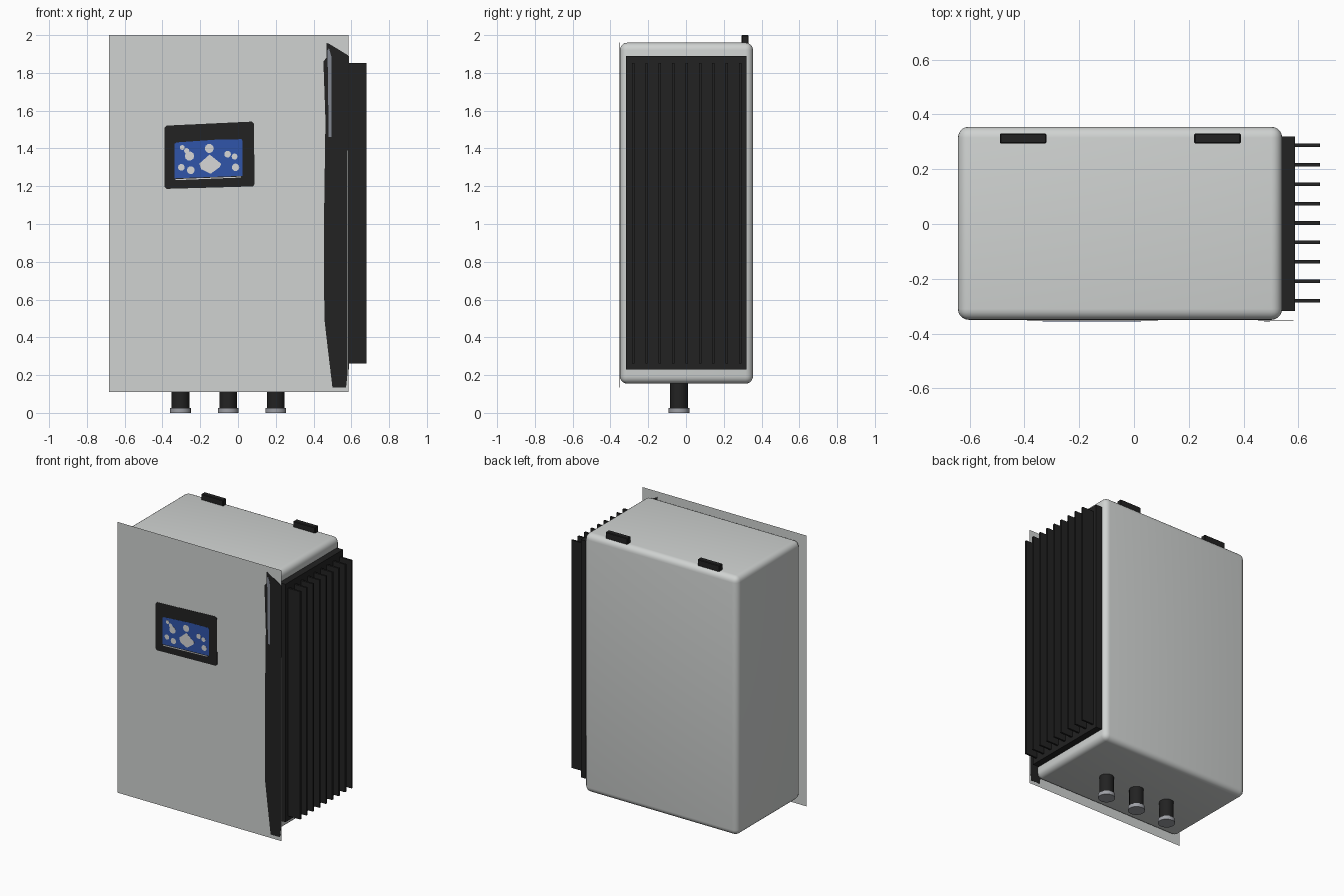
import bpy, bmesh, math
from mathutils import Vector

if "Cube" in bpy.data.objects:
    bpy.data.objects.remove(bpy.data.objects["Cube"])


def material(name, rgb):
    m = bpy.data.materials.new(name)
    m.diffuse_color = (*rgb, 1)
    m.use_nodes = True
    m.node_tree.nodes["Principled BSDF"].inputs["Base Color"].default_value = m.diffuse_color
    return m


GREY = material("light_grey", (0.63, 0.65, 0.64))
BLACK = material("black", (0.016, 0.016, 0.016))
BLUE = material("screen_blue", (0.03, 0.09, 0.40))
WHITE = material("icon_white", (0.68, 0.68, 0.68))
STEEL = material("steel_grey", (0.34, 0.35, 0.38))
TRIM = material("trim_grey", (0.22, 0.24, 0.28))


def finish(bm, name, mat):
    bmesh.ops.recalc_face_normals(bm, faces=bm.faces)
    me = bpy.data.meshes.new(name)
    bm.to_mesh(me)
    bm.free()
    me.materials.append(mat)
    ob = bpy.data.objects.new(name, me)
    bpy.context.collection.objects.link(ob)
    return ob


def smooth(ob):
    bpy.ops.object.select_all(action='DESELECT')
    ob.select_set(True)
    bpy.context.view_layer.objects.active = ob
    bpy.ops.object.shade_smooth_by_angle(angle=math.radians(35))


def box(name, lo, hi, mat, bevel=0, segments=1):
    lo, hi = Vector(lo), Vector(hi)
    bm = bmesh.new()
    bmesh.ops.create_cube(bm, size=1)
    for v in bm.verts:
        v.co = (lo + hi) / 2 + v.co * (hi - lo)
    if bevel:
        bmesh.ops.bevel(bm, geom=bm.edges[:], offset=bevel, segments=segments,
                        profile=0.5, affect='EDGES')
    ob = finish(bm, name, mat)
    if segments > 1:
        smooth(ob)
    return ob


def cylinder(name, x, y, z0, z1, r, mat, sides=24):
    bm = bmesh.new()
    bmesh.ops.create_cone(bm, cap_ends=True, segments=sides, radius1=r, radius2=r, depth=z1 - z0)
    bmesh.ops.translate(bm, verts=bm.verts, vec=(x, y, (z0 + z1) / 2))
    smooth(finish(bm, name, mat))


def plate(name, points, y_front, y_back, mat):
    """Thin outline in the xz plane, extruded along y."""
    bm = bmesh.new()
    face = bm.faces.new([bm.verts.new((x, y_front, z)) for x, z in points])
    ext = bmesh.ops.extrude_face_region(bm, geom=[face], use_keep_orig=True)
    for v in ext["geom"]:
        if isinstance(v, bmesh.types.BMVert):
            v.co.y = y_back
    return finish(bm, name, mat)


def disc(x, z, r, sides=10):
    return [(x + r * math.cos(a * math.tau / sides), z + r * math.sin(a * math.tau / sides))
            for a in range(sides)]


# Rounded cabinet
box("cabinet", (-0.643, -0.350, 0.155), (0.541, 0.355, 1.96), GREY, 0.04, 5)

# Flat front sheet, wider than the cabinet
PLATE_Y = -0.353
bm = bmesh.new()
bm.faces.new([bm.verts.new((x, PLATE_Y, z)) for x, z in
              ((-0.682, 0.11), (0.584, 0.11), (0.584, 2.0), (-0.682, 2.0))])
front = finish(bm, "front_panel", GREY)
if front.data.polygons[0].normal.y > 0:
    front.data.flip_normals()

# Dark side strip, visible on both faces of the sheet
plate("side_strip", [(0.468, 1.96), (0.484, 1.953), (0.583, 1.893), (0.583, 1.40), (0.579, 1.38),
                     (0.579, 0.20), (0.572, 0.135), (0.50, 0.135), (0.473, 0.36), (0.457, 0.50),
                     (0.455, 1.0), (0.463, 1.55), (0.452, 1.86), (0.468, 1.88)],
      -0.3545, -0.352, BLACK)
plate("strip_inlay", [(0.474, 1.92), (0.482, 1.93), (0.496, 1.88), (0.496, 1.46), (0.48, 1.46)],
      -0.3555, -0.354, TRIM)

# Display frame, screen and icons
plate("display_frame", [(-0.388, 1.51), (-0.378, 1.521), (0.072, 1.542), (0.084, 1.532),
                        (0.088, 1.21), (0.078, 1.199), (-0.378, 1.186), (-0.39, 1.197)],
      -0.3545, PLATE_Y, BLACK)
plate("screen", [(-0.335, 1.425), (-0.325, 1.432), (-0.125, 1.446), (0.018, 1.449),
                 (0.025, 1.44), (0.025, 1.255), (-0.335, 1.242)],
      -0.3552, -0.3543, BLUE)
plate("screen_underline", [(-0.33, 1.232), (0.015, 1.246), (0.015, 1.251), (-0.33, 1.238)],
      -0.3558, -0.3543, WHITE)
plate("house_icon", [(-0.205, 1.32), (-0.15, 1.368), (-0.088, 1.318), (-0.098, 1.30),
                     (-0.145, 1.266), (-0.195, 1.29)], -0.3558, -0.355, WHITE)
for x, z, r in ((-0.152, 1.40, 0.024), (-0.295, 1.405, 0.013), (-0.272, 1.388, 0.014),
                (-0.257, 1.36, 0.025), (-0.30, 1.30, 0.018), (-0.25, 1.285, 0.021),
                (-0.055, 1.37, 0.018), (-0.018, 1.357, 0.016), (-0.013, 1.30, 0.020)):
    plate("round_icon", disc(x, z, r), -0.3558, -0.355, WHITE)

# Heat sink on the right side: base and nine fins
box("heat_sink_base", (0.535, -0.317, 0.23), (0.588, 0.32, 1.89), BLACK)
for i in range(9):
    y = -0.280 + i * 0.0709
    box("heat_sink_fin", (0.585, y - 0.0065, 0.262), (0.68, y + 0.0065, 1.852), BLACK)

# Hanging lugs on top
for x in (-0.405, 0.305):
    box("hanging_lug", (x - 0.085, 0.294, 1.94), (x + 0.085, 0.331, 2.0), BLACK, 0.004)

# Cable glands underneath
for x in (-0.305, -0.052, 0.20):
    cylinder("cable_gland", x, -0.037, 0.02, 0.17, 0.047, BLACK)
    cylinder("gland_nut", x, -0.037, 0.0, 0.027, 0.055, STEEL)
